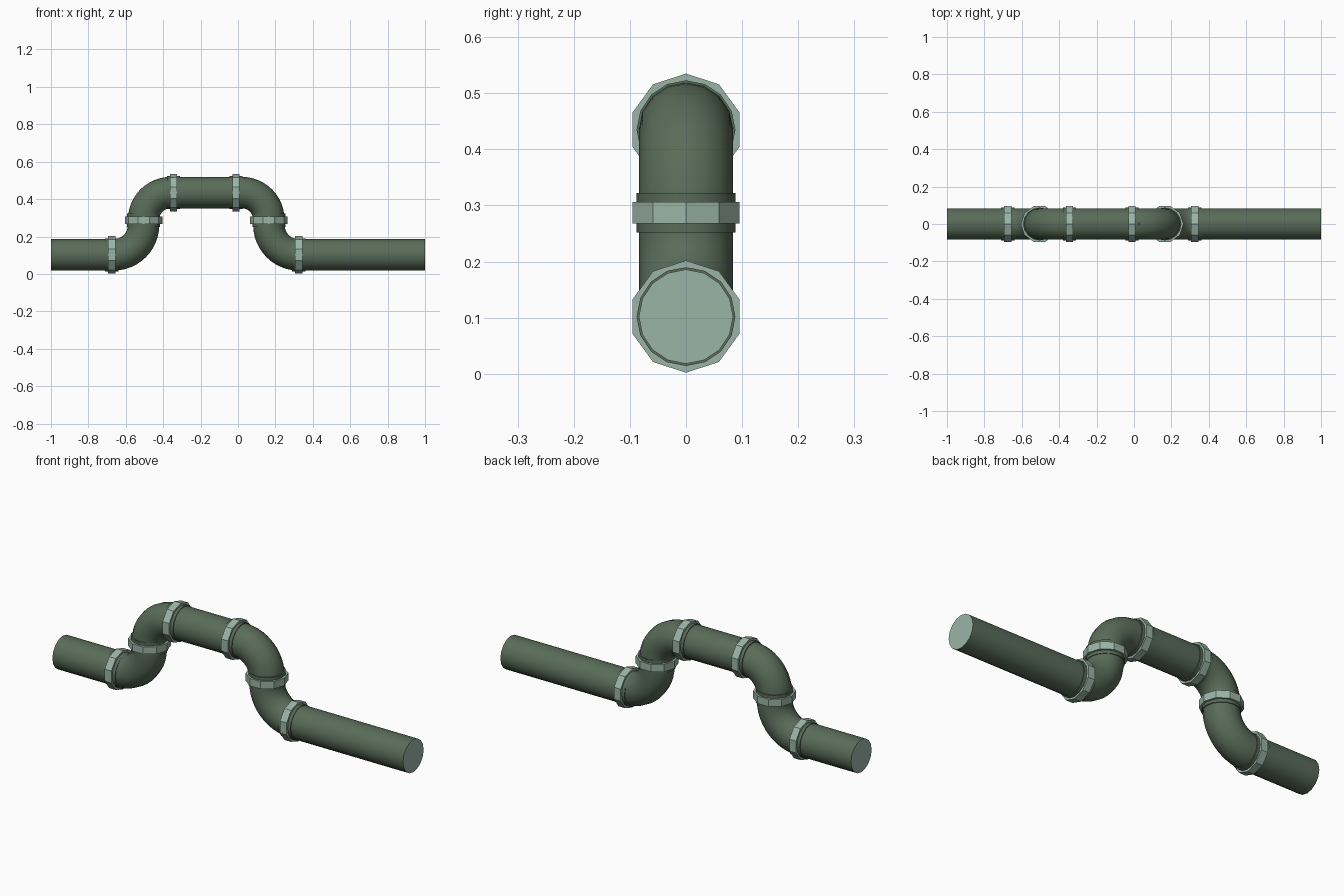
import bpy, bmesh
from math import sin, cos, pi, radians
from mathutils import Vector

cube = bpy.data.objects.get("Cube")
if cube:
    bpy.data.objects.remove(cube)

PIPE_R, COLLAR_R, NUT_R = 0.084, 0.088, 0.1
LOW, MID, HIGH = 0.102, 0.287, 0.435
R_LOW, R_HIGH = 0.16, 0.145


def material(name, rgb):
    m = bpy.data.materials.new(name)
    m.use_nodes = True
    m.diffuse_color = (*rgb, 1)
    m.node_tree.nodes["Principled BSDF"].inputs["Base Color"].default_value = (*rgb, 1)
    return m


dark = material("dark green", (0.10, 0.15, 0.10))
light = material("pale green", (0.33, 0.46, 0.38))


def sweep(name, path, radius, sides, mats, smooth=True, caps=()):
    """Sweep a round section along (x, z) path points; caps lists closed ends."""
    bm = bmesh.new()
    pts = [Vector((x, 0, z)) for x, z in path]
    rings = []
    for i, p in enumerate(pts):
        tangent = (pts[min(i + 1, len(pts) - 1)] - pts[max(i - 1, 0)]).normalized()
        normal = Vector((-tangent.z, 0, tangent.x))
        side = Vector((0, 1, 0))
        rings.append([bm.verts.new(p + radius * (cos(a) * normal + sin(a) * side))
                      for a in (2 * pi * k / sides for k in range(sides))])
    for r0, r1 in zip(rings, rings[1:]):
        for k in range(sides):
            j = (k + 1) % sides
            bm.faces.new((r0[k], r0[j], r1[j], r1[k])).smooth = smooth
    for end in caps:
        face = bm.faces.new(rings[end])
        face.material_index = len(mats) - 1
    bmesh.ops.recalc_face_normals(bm, faces=bm.faces)
    mesh = bpy.data.meshes.new(name)
    bm.to_mesh(mesh)
    bm.free()
    for m in mats:
        mesh.materials.append(m)
    ob = bpy.data.objects.new(name, mesh)
    bpy.context.collection.objects.link(ob)
    if smooth:
        bpy.ops.object.select_all(action='DESELECT')
        ob.select_set(True)
        bpy.context.view_layer.objects.active = ob
        bpy.ops.object.shade_smooth_by_angle(angle=radians(40))
    return ob


def arc(cx, cz, r, start, end, steps=12):
    angles = [radians(start + (end - start) * i / steps) for i in range(steps + 1)]
    return [(cx + r * cos(a), cz + r * sin(a)) for a in angles]


def joint(name, x, z, vertical):
    """Round collar with a ten-sided nut around it."""
    def span(half):
        return [(x, z - half), (x, z + half)] if vertical else [(x - half, z), (x + half, z)]
    sweep(name + "_collar", span(0.035), COLLAR_R, 16, [dark], caps=(0, -1))
    sweep(name + "_nut", span(0.019), NUT_R, 10, [light], smooth=False, caps=(0, -1))


# Straight pipes, with pale discs closing the outer ends
sweep("right_end_pipe", [(-1, LOW), (-0.66, LOW)], PIPE_R, 16, [dark, light], caps=(0,))
sweep("left_end_pipe", [(0.32, LOW), (1, LOW)], PIPE_R, 16, [dark, light], caps=(-1,))
sweep("raised_pipe", [(-0.365, HIGH), (0.02, HIGH)], PIPE_R, 16, [dark])

# Elbows and joints of both risers, mirrored by direction d
for tag, x, d in (("right", -0.505, 1), ("left", 0.165, -1)):
    low = [(x + d * px, pz) for px, pz in arc(-R_LOW, LOW + R_LOW, R_LOW, -90, 0)]
    high = [(x + d * px, pz) for px, pz in arc(R_HIGH, HIGH - R_HIGH, R_HIGH, 180, 90)]
    sweep(tag + "_lower_elbow", [(x - d * 0.18, LOW)] + low + [(x, MID)], PIPE_R, 16, [dark])
    sweep(tag + "_upper_elbow", [(x, MID - 0.01)] + high, PIPE_R, 16, [dark])
    joint(tag + "_lower_joint", x - d * (0.17 if d > 0 else 0.16), LOW, False)
    joint(tag + "_riser_joint", x, MID, True)
    joint(tag + "_upper_joint", x + d * (0.16 if d > 0 else 0.175), HIGH, False)
